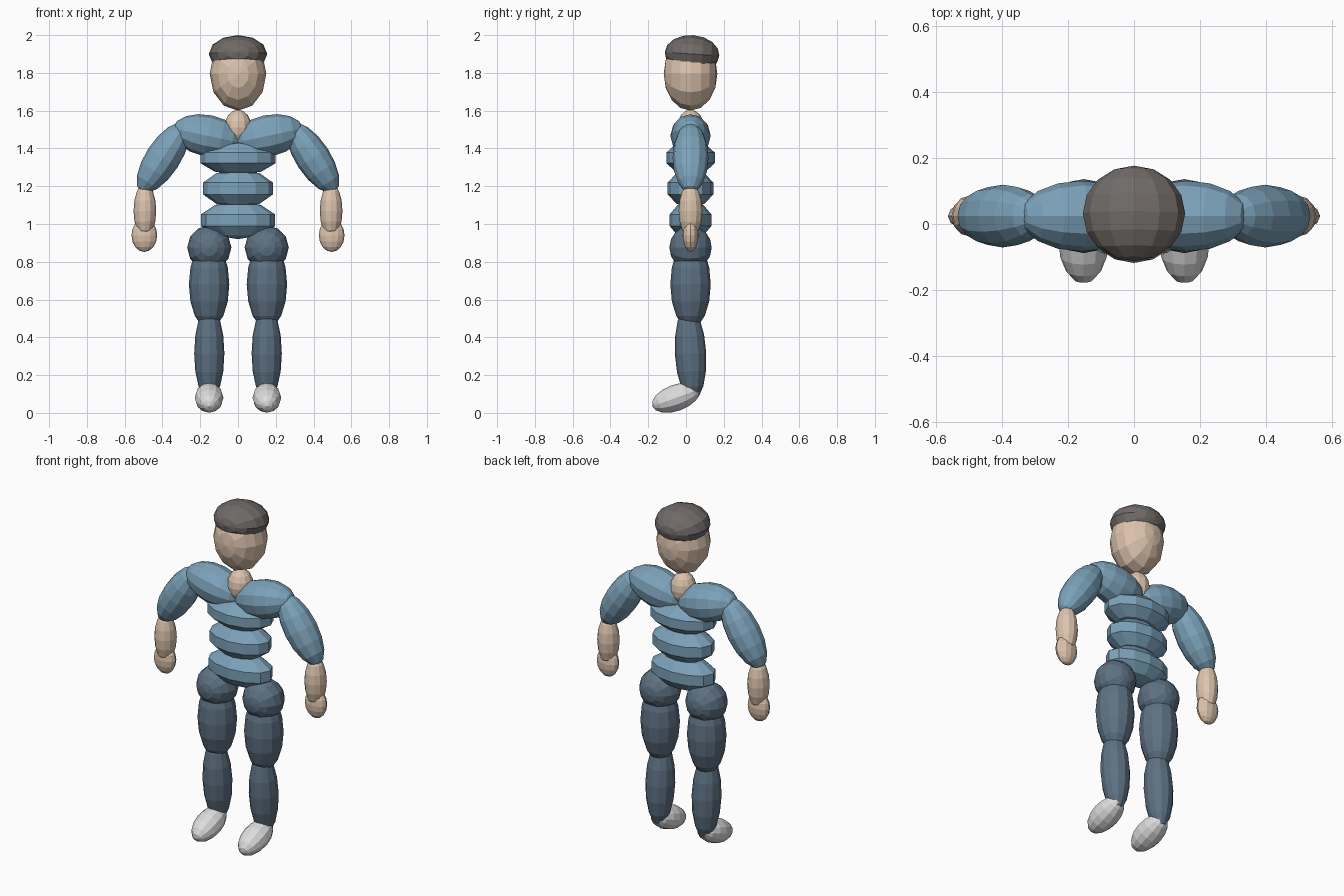
import bpy
import bmesh
from math import radians
from mathutils import Matrix, Vector

cube = bpy.data.objects.get("Cube")
if cube:
    bpy.data.objects.remove(cube, do_unlink=True)


def material(name, r, g, b):
    mat = bpy.data.materials.new(name)
    mat.use_nodes = True
    mat.diffuse_color = (r, g, b, 1)
    mat.node_tree.nodes["Principled BSDF"].inputs["Base Color"].default_value = (r, g, b, 1)
    return mat


shirt = material("shirt_blue", 0.20, 0.36, 0.49)
trousers = material("trouser_slate", 0.11, 0.165, 0.225)
skin = material("skin", 0.72, 0.55, 0.42)
hair = material("hair_grey", 0.16, 0.145, 0.135)
shoe = material("shoe_white", 0.72, 0.72, 0.72)

DEPTH = 0.024  # shared y centre of the body


def ellipsoid(name, mat, centre, radii, rot=(0, 0), segments=12, rings=8):
    """Faceted ellipsoid; the pole starts on z, then turns about x and y (degrees)."""
    bm = bmesh.new()
    bmesh.ops.create_uvsphere(bm, u_segments=segments, v_segments=rings, radius=1)
    turn = Matrix.Rotation(radians(rot[1]), 4, 'Y') @ Matrix.Rotation(radians(rot[0]), 4, 'X')
    bm.transform(turn @ Matrix.Diagonal(Vector((*radii, 1))))
    mesh = bpy.data.meshes.new(name)
    bm.to_mesh(mesh)
    bm.free()
    mesh.materials.append(mat)
    obj = bpy.data.objects.new(name, mesh)
    obj.location = centre
    bpy.context.collection.objects.link(obj)
    return obj


def pair(name, mat, centre, radii, rot=(0, 0), **options):
    for side, sign in (("left", 1), ("right", -1)):
        x, y, z = centre
        ellipsoid(f"{side}_{name}", mat, (sign * x, y, z), radii,
                  (rot[0], sign * rot[1]), **options)


# Head, hair and neck (head and hair have their poles front and back)
ellipsoid("head", skin, (0, DEPTH, 1.795), (0.15, 0.195, 0.142), (90, 0))
ellipsoid("hair", hair, (0, 0.032, 1.9), (0.155, 0.10, 0.145), (86, 0))
ellipsoid("neck", skin, (0, DEPTH, 1.51), (0.072, 0.072, 0.095))

# Torso: three stacked flattened rolls
for name, z, rx, ry, rz in (("chest", 1.35, 0.21, 0.135, 0.09),
                            ("waist", 1.188, 0.195, 0.127, 0.10),
                            ("pelvis", 1.02, 0.207, 0.116, 0.10)):
    ellipsoid(name, shirt, (0, DEPTH, z), (rx, ry, rz), rings=5)

# Arms
pair("shoulder", shirt, (0.16, DEPTH, 1.467), (0.11, 0.107, 0.19), (0, 78))
pair("upper_arm", shirt, (0.397, DEPTH, 1.35), (0.092, 0.095, 0.215), (0, -33))
pair("forearm", skin, (0.493, DEPTH, 1.07), (0.06, 0.063, 0.145))
pair("hand", skin, (0.496, DEPTH, 0.94), (0.068, 0.042, 0.088))

# Legs
pair("hip", trousers, (0.152, DEPTH, 0.875), (0.117, 0.117, 0.112), (90, 0))
pair("thigh", trousers, (0.153, DEPTH, 0.68), (0.107, 0.107, 0.235))
pair("shin", trousers, (0.152, DEPTH, 0.315), (0.08, 0.083, 0.25), (3, 0))
pair("shoe", shoe, (0.153, -0.053, 0.08), (0.076, 0.07, 0.133), (110, 0))
